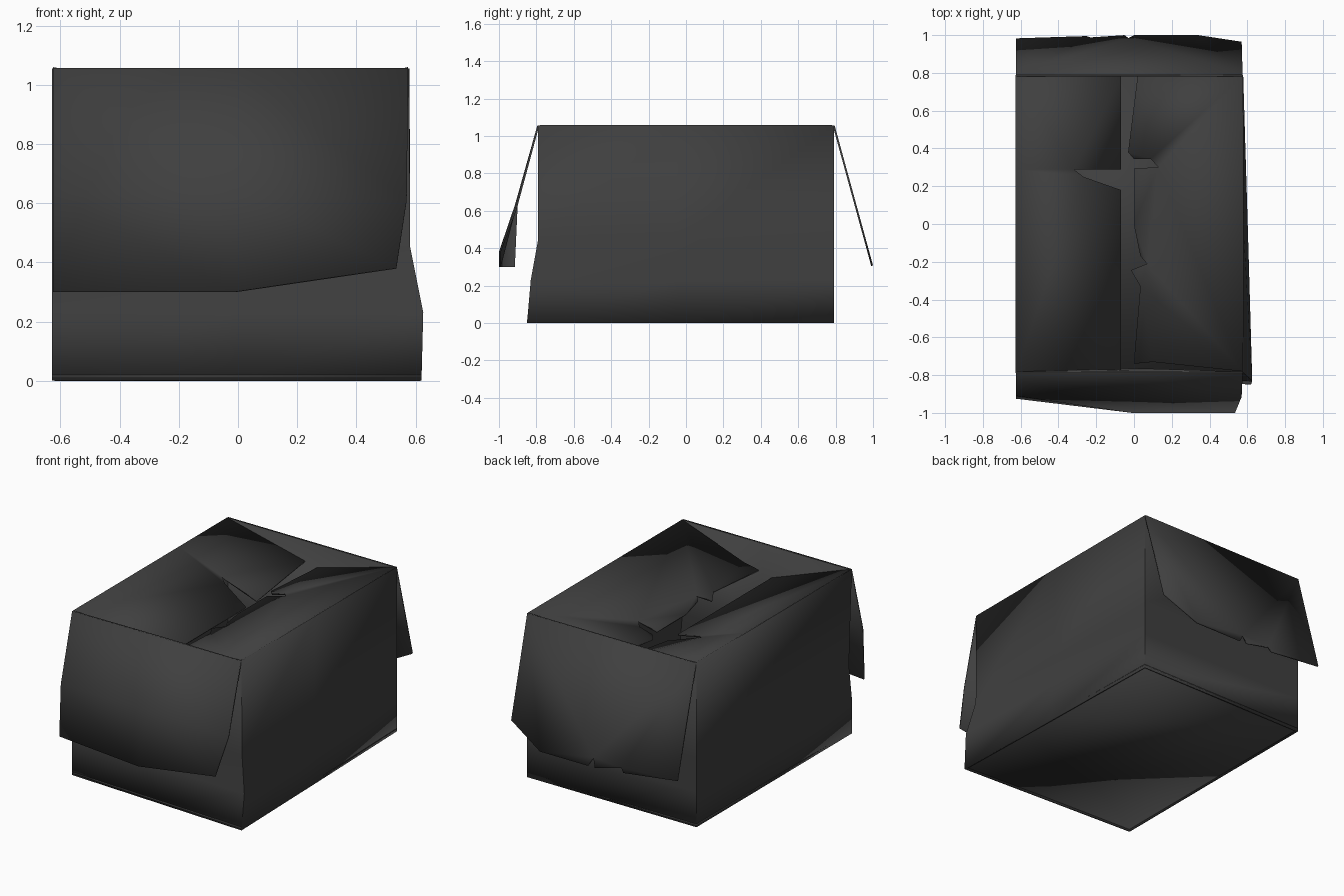
import bpy, bmesh

cube = bpy.data.objects.get("Cube")
if cube:
    bpy.data.objects.remove(cube, do_unlink=True)

card = bpy.data.materials.new("dark grey card")
card.use_nodes = True
GREY = (0.05, 0.05, 0.05, 1)
card.diffuse_color = GREY
bsdf = card.node_tree.nodes["Principled BSDF"]
bsdf.inputs["Base Color"].default_value = GREY
bsdf.inputs["Roughness"].default_value = 0.9

L, R, F, B, TOP = -0.625, 0.575, -0.79, 0.79, 1.055


def sheet(name, polys, thickness=0.01, offset=0):
    """Card sheet from outlines that share edges, given thickness."""
    bm = bmesh.new()
    for poly in polys:
        bm.faces.new([bm.verts.new(p) for p in poly])
    bmesh.ops.remove_doubles(bm, verts=bm.verts, dist=0.0005)
    bmesh.ops.triangulate(bm, faces=[f for f in bm.faces if len(f.verts) > 4])
    bmesh.ops.recalc_face_normals(bm, faces=bm.faces)
    mesh = bpy.data.meshes.new(name)
    bm.to_mesh(mesh)
    bm.free()
    mesh.materials.append(card)
    ob = bpy.data.objects.new(name, mesh)
    bpy.context.collection.objects.link(ob)
    mod = ob.modifiers.new("thickness", "SOLIDIFY")
    mod.thickness = thickness
    mod.offset = offset
    bpy.ops.object.select_all(action="DESELECT")
    ob.select_set(True)
    bpy.context.view_layer.objects.active = ob
    bpy.ops.object.shade_smooth_by_angle(angle=0.5)
    return ob


# Walls: stacked rings, with one crushed lower corner and a dented edge
def ring(z, corner, left_front=F):
    cx, cy = corner
    return [(x, y, z) for x, y in (
        (L - 0.003, left_front), (0, (left_front + cy) / 2), (cx, cy),
        ((R + cx) / 2 + 0.003, -0.05), (R + 0.003, B), (L - 0.003, B))]


rings = [ring(0, (0.62, -0.85)), ring(0.23, (0.626, -0.83)),
         ring(0.45, (0.582, F), -0.76), ring(TOP, (0.578, F))]
walls = []
for low, high in zip(rings, rings[1:]):
    for i in range(len(low)):
        j = (i + 1) % len(low)
        walls.append([low[i], low[j], high[j], high[i]])
sheet("box_walls", walls, 0.012, -1)

# Floor, slightly recessed
sheet("box_floor", [[(x, y, 0.015) for x, y, z in rings[0]]], 0.01)

# Front flap: hangs down with a soft bend and a clipped corner
top = [(L, F, TOP), (0, F, TOP), (R, F, TOP)]
bend = [(L, -0.905, 0.63), (0, -0.91, 0.63), (0.57, -0.91, 0.61)]
hem = [(L, -0.92, 0.30), (-0.01, -0.995, 0.30), (0.535, -0.995, 0.38)]
front = []
for a, b in ((top, bend), (bend, hem)):
    for i in range(2):
        front.append([a[i], a[i + 1], b[i + 1], b[i]])
sheet("front_flap", front)

# Back flap: hangs in one plane with a nicked lower edge
nicks = [(0.57, 0.96), (0.34, 0.995), (0, 0.995), (-0.03, 0.98), (-0.05, 0.995),
         (-0.23, 0.983), (-0.25, 0.99), (L, 0.978)]
hang = [(x, y, TOP - 3.65 * (y - B)) for x, y in nicks]
sheet("back_flap", [[(L, B, TOP), (R, B, TOP)] + hang])


# Left top flap: sags inward, torn across
def left_sag(x, y):
    lift = max(0, y - 0.29) * 0.7
    return (x, y, TOP - 0.36 * (x - L) * (1 - lift))


tear = [(-0.32, 0.29), (-0.27, 0.25), (-0.07, 0.18), (-0.07, -0.78)]
left_back = [(L, 0.78), (L, 0.29), (-0.32, 0.29), (-0.07, 0.29), (-0.07, 0.78)]
left_front = [(L, -0.78), (L, 0.29)] + tear
sheet("left_top_flap", [[left_sag(*p) for p in outline]
                        for outline in (left_back, left_front)])

# Right top flap: sags inward, ragged free edge
ragged = [(0.02, 0.78), (-0.03, 0.38), (0, 0.345), (0.09, 0.345), (0.13, 0.30),
          (0, 0.295), (0, 0), (0.035, -0.17), (0.07, -0.21), (-0.015, -0.245),
          (0.035, -0.33), (0, -0.74), (0.1, -0.73)]
right = [(R, -0.78)] + [(R, 0.78)] + ragged
sheet("right_top_flap", [[(x, y, TOP - 0.27 * (R - x)) for x, y in right]])
